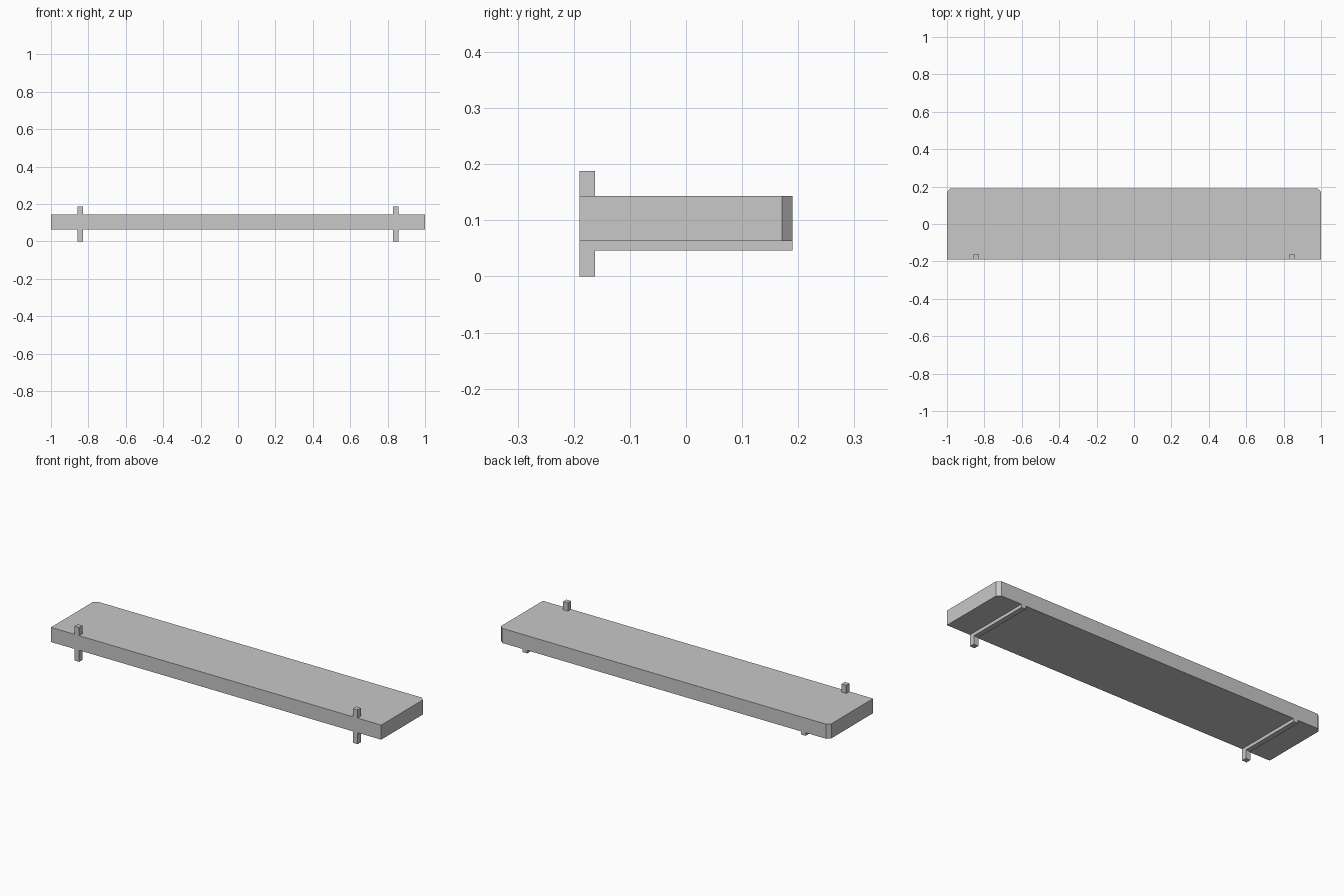
import bpy
import bmesh

cube = bpy.data.objects.get("Cube")
if cube:
    bpy.data.objects.remove(cube, do_unlink=True)

# Single plain grey finish
grey = bpy.data.materials.new("light_grey")
grey.use_nodes = True
colour = (0.58, 0.58, 0.58, 1)
grey.diffuse_color = colour
grey.node_tree.nodes["Principled BSDF"].inputs["Base Color"].default_value = colour


def extrude_profile(name, points, offset):
    """Extrude a flat outline along the offset vector into a solid."""
    bm = bmesh.new()
    face = bm.faces.new([bm.verts.new(p) for p in points])
    result = bmesh.ops.extrude_face_region(bm, geom=[face], use_keep_orig=True)
    moved = [v for v in result["geom"] if isinstance(v, bmesh.types.BMVert)]
    bmesh.ops.translate(bm, verts=moved, vec=offset)
    bmesh.ops.recalc_face_normals(bm, faces=bm.faces)
    mesh = bpy.data.meshes.new(name)
    bm.to_mesh(mesh)
    bm.free()
    mesh.materials.append(grey)
    obj = bpy.data.objects.new(name, mesh)
    bpy.context.collection.objects.link(obj)
    return obj


half_depth = 0.19
shelf_bottom, shelf_top = 0.063, 0.143
chamfer = 0.019

# Shelf board with clipped back corners
right_half = [(1, -half_depth), (1, half_depth - chamfer), (1 - chamfer, half_depth)]
outline = right_half + [(-x, y) for x, y in reversed(right_half)]
extrude_profile("shelf_board", [(x, y, shelf_bottom) for x, y in outline],
                (0, 0, shelf_top - shelf_bottom))

# Brackets: front post with a thin arm running under the board
bar = 0.028
post_back = -half_depth + bar
arm_bottom = 0.046
bracket = [(-half_depth, 0), (post_back, 0), (post_back, arm_bottom),
           (half_depth, arm_bottom), (half_depth, shelf_bottom),
           (post_back, shelf_bottom), (post_back, 0.188), (-half_depth, 0.188)]
for side, x in (("left", 0.843), ("right", -0.843)):
    extrude_profile(side + "_bracket", [(x - bar / 2, y, z) for y, z in bracket],
                    (bar, 0, 0))
